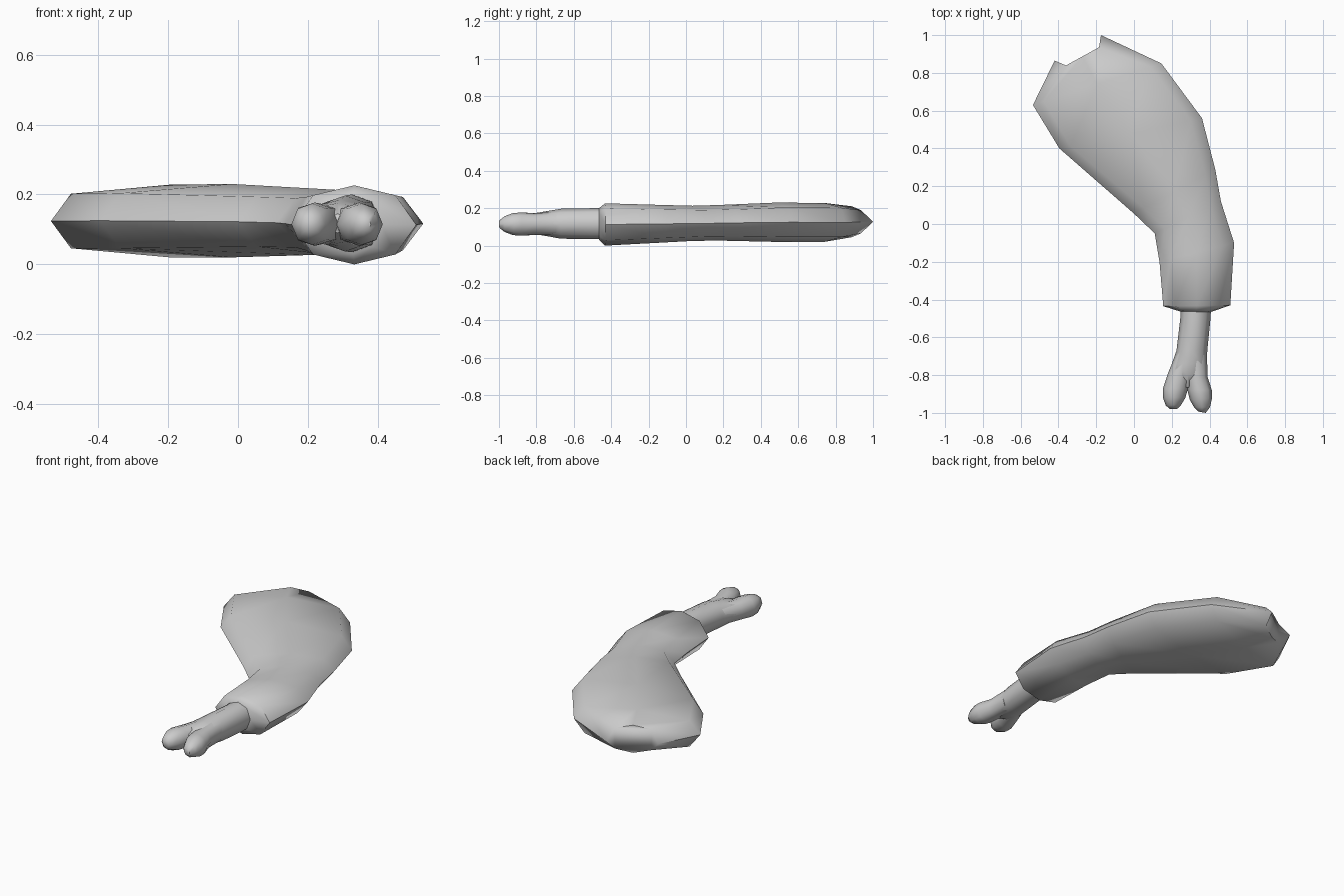
import bpy, bmesh
from mathutils import Vector


def loft(name, sections):
    """Eight-sided loft. Section: left xy, right xy, z top, z bottom, shoulder inset, optional crown shift."""
    bm = bmesh.new()
    rings = []
    for left, right, top, bottom, inset, *shift in sections:
        a, b = Vector(left), Vector(right)
        s = Vector(shift[0]) if shift else Vector((0, 0))
        across = (b - a).normalized() * inset
        mid, half = (top + bottom) / 2, (top - bottom) / 2
        al, br, c = a + across + s, b - across + s, (a + b) / 2 + s
        hi, lo = mid + 0.75 * half, mid - 0.75 * half
        pts = [(*a, mid), (*al, hi), (*c, top), (*br, hi),
               (*b, mid), (*br, lo), (*c, bottom), (*al, lo)]
        rings.append([bm.verts.new(p) for p in pts])
    for r, q in zip(rings, rings[1:]):
        for i in range(8):
            j = (i + 1) % 8
            bm.faces.new((r[i], r[j], q[j], q[i]))
    bm.faces.new(rings[0])
    bm.faces.new(rings[-1])
    bmesh.ops.recalc_face_normals(bm, faces=bm.faces)
    mesh = bpy.data.meshes.new(name)
    bm.to_mesh(mesh)
    bm.free()
    obj = bpy.data.objects.new(name, mesh)
    bpy.context.collection.objects.link(obj)
    bpy.ops.object.select_all(action='DESELECT')
    obj.select_set(True)
    bpy.context.view_layer.objects.active = obj
    bpy.ops.object.shade_smooth_by_angle(angle=1.05)
    return obj


# Meat, from the cuff around the bone to the blunt far end
loft("meat", [
    ((0.25, -0.465), (0.41, -0.465), 0.20, 0.03, 0.024),
    ((0.155, -0.435), (0.51, -0.43), 0.226, 0.0, 0.06),
    ((0.135, -0.20), (0.53, -0.10), 0.218, 0.015, 0.06),
    ((0.11, -0.05), (0.46, 0.12), 0.213, 0.025, 0.06),
    ((0.0, 0.055), (0.43, 0.29), 0.217, 0.027, 0.06),
    ((-0.395, 0.40), (0.36, 0.56), 0.23, 0.02, 0.06),
    ((-0.535, 0.63), (0.145, 0.85), 0.228, 0.02, 0.06),
    ((-0.42, 0.865), (-0.175, 1.0), 0.21, 0.045, 0.04, (0.025, -0.045)),
])

# Bone shaft, ending just before the notch between the knuckles
loft("bone_shaft", [
    ((0.25, -0.40), (0.41, -0.40), 0.20, 0.035, 0.024),
    ((0.245, -0.50), (0.405, -0.50), 0.20, 0.035, 0.024),
    ((0.225, -0.67), (0.388, -0.67), 0.197, 0.037, 0.024),
    ((0.20, -0.74), (0.386, -0.74), 0.185, 0.05, 0.028),
    ((0.18, -0.80), (0.388, -0.80), 0.175, 0.06, 0.03),
    ((0.25, -0.865), (0.32, -0.865), 0.145, 0.09, 0.02),
])

# Two rounded knuckles at the end of the bone
loft("left_knuckle", [
    ((0.225, -0.68), (0.33, -0.71), 0.18, 0.055, 0.016),
    ((0.18, -0.79), (0.30, -0.81), 0.173, 0.058, 0.017),
    ((0.153, -0.87), (0.286, -0.87), 0.177, 0.053, 0.019),
    ((0.153, -0.92), (0.272, -0.92), 0.174, 0.056, 0.018),
    ((0.168, -0.96), (0.25, -0.957), 0.157, 0.073, 0.012),
    ((0.19, -0.98), (0.23, -0.978), 0.136, 0.094, 0.006),
])
loft("right_knuckle", [
    ((0.28, -0.71), (0.386, -0.69), 0.18, 0.055, 0.016),
    ((0.275, -0.81), (0.39, -0.81), 0.173, 0.058, 0.017),
    ((0.283, -0.88), (0.412, -0.88), 0.177, 0.053, 0.019),
    ((0.295, -0.93), (0.414, -0.92), 0.174, 0.056, 0.018),
    ((0.318, -0.97), (0.402, -0.97), 0.157, 0.073, 0.012),
    ((0.34, -0.993), (0.38, -1.0), 0.136, 0.094, 0.006),
])
